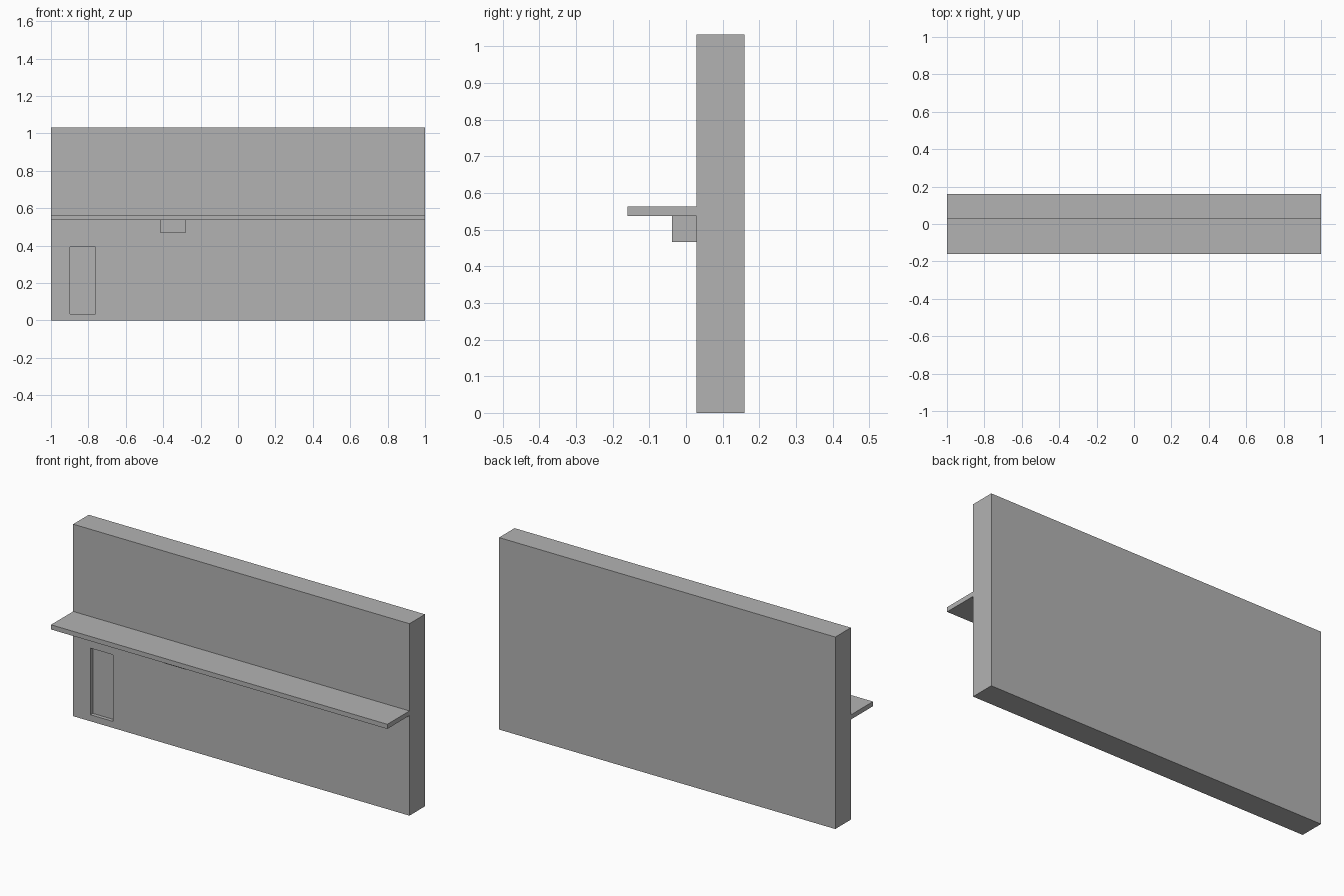
import bpy

cube = bpy.data.objects.get("Cube")
if cube:
    bpy.data.objects.remove(cube, do_unlink=True)

# Single plain grey finish
grey = bpy.data.materials.new("plain_grey")
grey.use_nodes = True
colour = (0.45, 0.45, 0.45, 1)
grey.diffuse_color = colour
grey.node_tree.nodes["Principled BSDF"].inputs["Base Color"].default_value = colour


def box(name, x, y, z):
    """Add a box from its (min, max) range on each axis."""
    spans = (x, y, z)
    bpy.ops.mesh.primitive_cube_add(size=1, location=[(a + b) / 2 for a, b in spans])
    ob = bpy.context.object
    ob.name = name
    ob.scale = [b - a for a, b in spans]
    bpy.ops.object.transform_apply(location=False, rotation=False, scale=True)
    ob.data.materials.append(grey)
    return ob


FRONT, BACK = 0.028, 0.16      # wall faces
SHELF_LOW, SHELF_TOP = 0.538, 0.563
RECESS = 0.02

# Shelf and the small block beneath it
box("shelf", (-1, 1), (-0.16, FRONT), (SHELF_LOW, SHELF_TOP))
box("under_shelf_block", (-0.415, -0.28), (-0.038, FRONT), (0.467, SHELF_LOW))

# Wall with a shallow recessed panel in its front
wall = box("wall", (-1, 1), (FRONT, BACK), (0, 1.032))
cutter = box("recess_cutter", (-0.897, -0.763), (FRONT - 0.1, FRONT + RECESS), (0.035, 0.393))
cutter.hide_render = True
cut = wall.modifiers.new("recess", 'BOOLEAN')
cut.operation = 'DIFFERENCE'
cut.solver = 'EXACT'
cut.object = cutter
bpy.context.view_layer.objects.active = wall
bpy.ops.object.modifier_apply(modifier=cut.name)
bpy.data.objects.remove(cutter, do_unlink=True)
